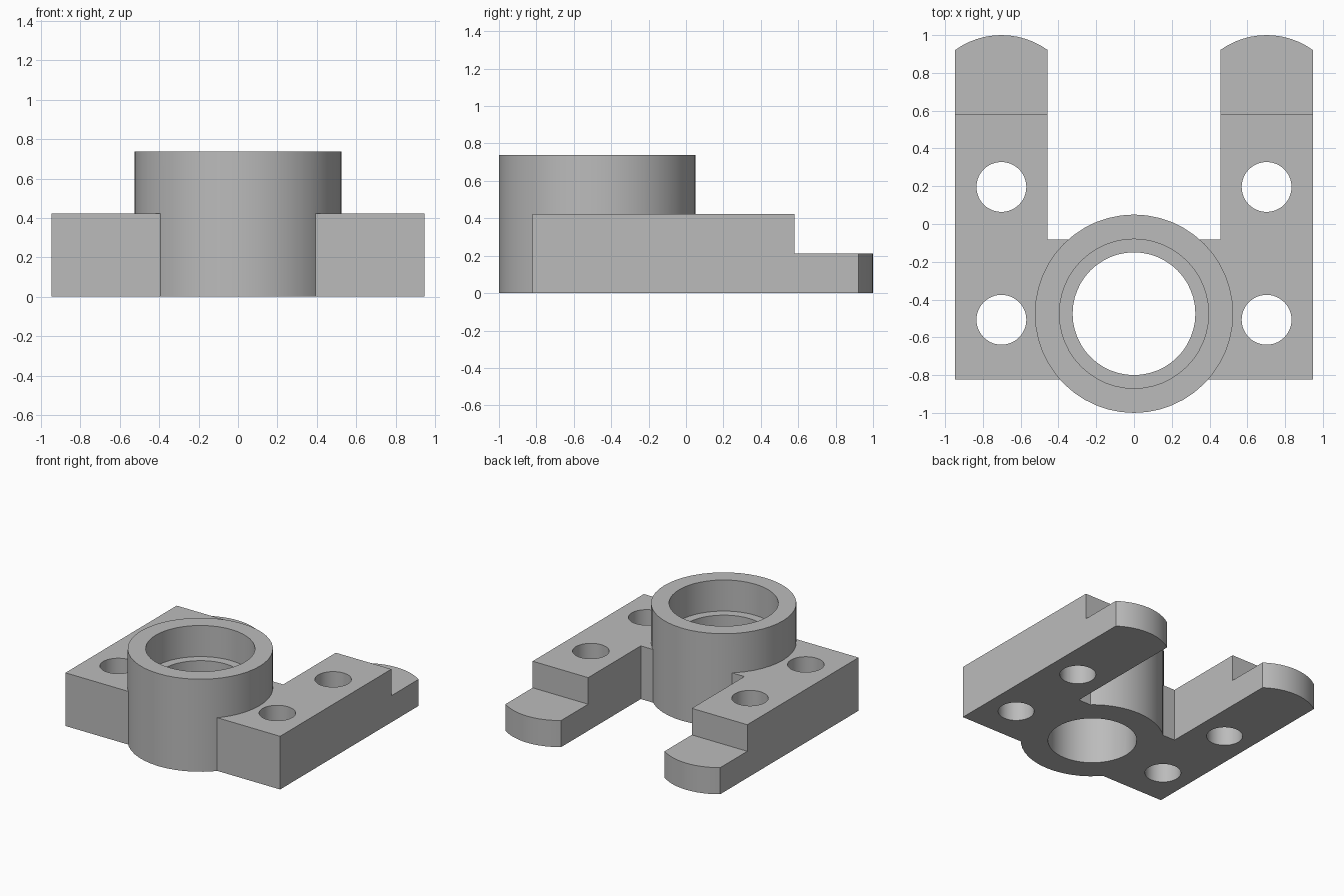
import bpy, bmesh, math

if "Cube" in bpy.data.objects:
    bpy.data.objects.remove(bpy.data.objects["Cube"])

GREY = bpy.data.materials.new("machined grey")
GREY.diffuse_color = (0.5, 0.5, 0.5, 1)
GREY.use_nodes = True
GREY.node_tree.nodes["Principled BSDF"].inputs["Base Color"].default_value = GREY.diffuse_color

BASE_H, STEP_H, BOSS_H, LEDGE_Z = 0.424, 0.212, 0.738, 0.49
BOSS_Y = -0.475
LEG_IN, LEG_OUT, STEP_Y = 0.457, 0.947, 0.58
LEG_X = (LEG_IN + LEG_OUT) / 2


def prism(name, outline, z0, z1):
    """Solid made by extruding a flat outline from z0 to z1."""
    bm = bmesh.new()
    face = bm.faces.new([bm.verts.new((x, y, z0)) for x, y in outline])
    top = bmesh.ops.extrude_face_region(bm, geom=[face])["geom"]
    verts = [v for v in top if isinstance(v, bmesh.types.BMVert)]
    bmesh.ops.translate(bm, verts=verts, vec=(0, 0, z1 - z0))
    bmesh.ops.recalc_face_normals(bm, faces=bm.faces)
    mesh = bpy.data.meshes.new(name)
    bm.to_mesh(mesh)
    bm.free()
    mesh.materials.append(GREY)
    obj = bpy.data.objects.new(name, mesh)
    bpy.context.collection.objects.link(obj)
    return obj


def cylinder(name, x, y, r, z0, z1, n=48):
    ring = [(x + r * math.cos(2 * math.pi * i / n),
             y + r * math.sin(2 * math.pi * i / n)) for i in range(n)]
    return prism(name, ring, z0, z1)


def combine(target, tool, operation):
    """Apply a boolean and remove the tool."""
    mod = target.modifiers.new(operation, "BOOLEAN")
    mod.operation, mod.solver, mod.object = operation, "EXACT", tool
    bpy.context.view_layer.objects.active = target
    bpy.ops.object.modifier_apply(modifier=mod.name)
    bpy.data.objects.remove(tool, do_unlink=True)


# U-shaped base: right half outline with a rounded leg tip, then mirrored
tip_r = 1.0 - STEP_Y
half_angle = math.asin((LEG_OUT - LEG_IN) / 2 / tip_r)
tip = []
for i in range(13):
    a = half_angle * (1 - i / 6)
    tip.append((LEG_X + tip_r * math.sin(a), STEP_Y + tip_r * math.cos(a)))
right = [(LEG_OUT, -0.822)] + tip + [(LEG_IN, -0.083)]
left = [(-x, y) for x, y in reversed(right)]
bracket = prism("bracket", right + left, 0, BASE_H)

# Lowered steps at the ends of both legs
combine(bracket, prism("step_cutter", [(-1.2, STEP_Y), (1.2, STEP_Y), (1.2, 1.2), (-1.2, 1.2)],
                       STEP_H, 1), "DIFFERENCE")

# Round boss with a counterbored through hole
combine(bracket, cylinder("boss", 0, BOSS_Y, 0.525, 0, BOSS_H), "UNION")
combine(bracket, cylinder("counterbore", 0, BOSS_Y, 0.395, LEDGE_Z, 1), "DIFFERENCE")
combine(bracket, cylinder("main_bore", 0, BOSS_Y, 0.325, -0.2, 1), "DIFFERENCE")

# Four bolt holes
for x in (-LEG_X, LEG_X):
    for y in (-0.507, 0.196):
        combine(bracket, cylinder("bolt_hole", x, y, 0.132, -0.2, 1), "DIFFERENCE")

# Smooth the round walls, keep the edges sharp
bpy.ops.object.select_all(action="DESELECT")
bracket.select_set(True)
bpy.context.view_layer.objects.active = bracket
bpy.ops.object.shade_smooth_by_angle(angle=math.radians(30))
